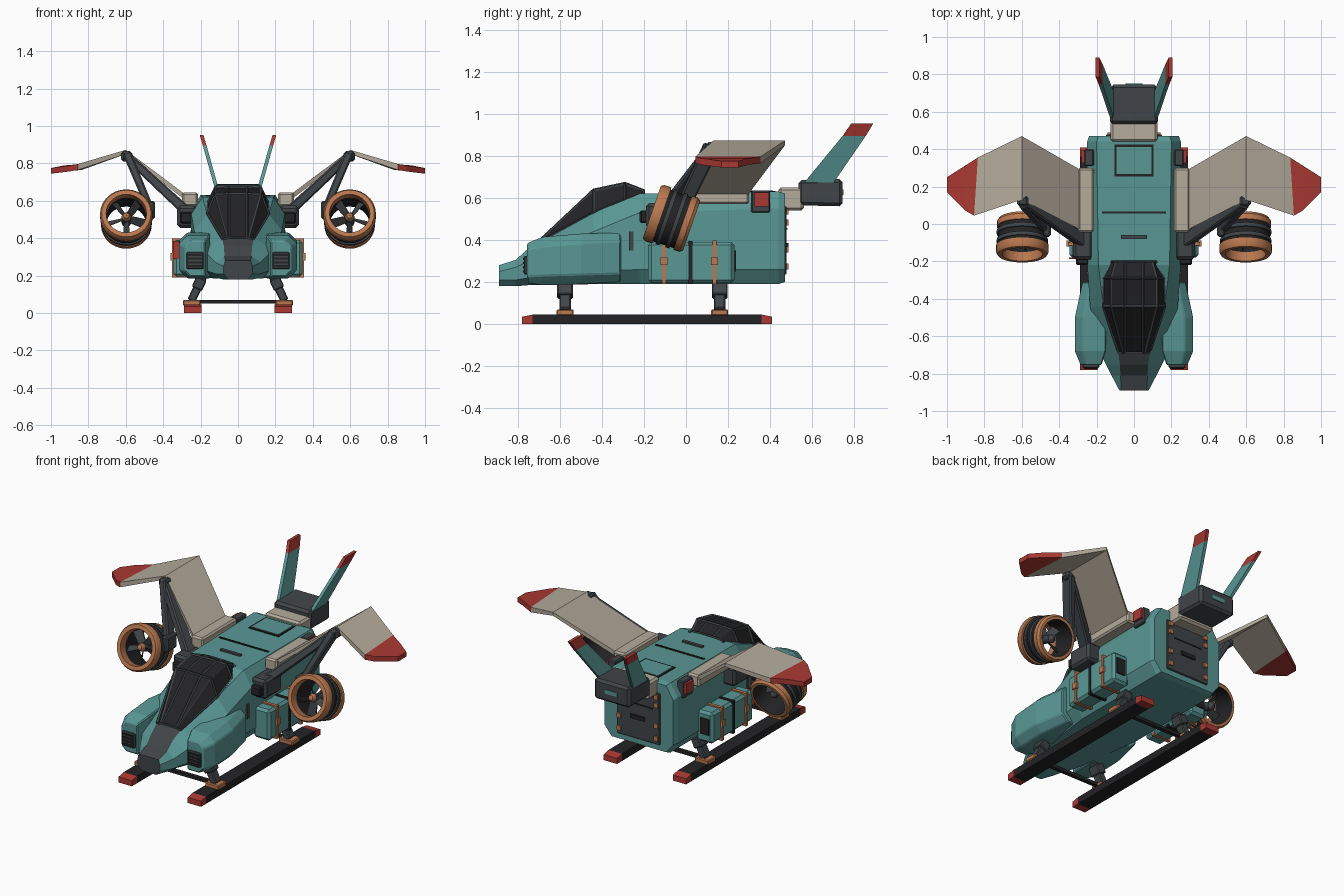
import bpy, bmesh
from math import cos, sin, pi, radians
from mathutils import Vector, Matrix

if "Cube" in bpy.data.objects:
    bpy.data.objects.remove(bpy.data.objects["Cube"])

# Materials
def material(name, rgb):
    m = bpy.data.materials.new(name)
    m.use_nodes = True
    m.diffuse_color = (*rgb, 1)
    m.node_tree.nodes["Principled BSDF"].inputs["Base Color"].default_value = (*rgb, 1)
    return m

TEAL, GREY, BLACK, CREAM, COPPER, RED = range(6)
MATS = [material("teal paint", (.10, .31, .30)), material("dark grey", (.052, .06, .066)),
        material("black", (.017, .017, .019)), material("cream panel", (.46, .41, .33)),
        material("copper", (.49, .19, .08)), material("red trim", (.40, .04, .032))]

# Helpers
def finish(name, bm, mirror=False, bevel=0.0, smooth=False):
    bmesh.ops.recalc_face_normals(bm, faces=bm.faces)
    me = bpy.data.meshes.new(name)
    bm.to_mesh(me)
    bm.free()
    for m in MATS:
        me.materials.append(m)
    ob = bpy.data.objects.new(name, me)
    bpy.context.collection.objects.link(ob)
    if smooth:
        bpy.ops.object.select_all(action="DESELECT")
        ob.select_set(True)
        bpy.context.view_layer.objects.active = ob
        bpy.ops.object.shade_smooth_by_angle(angle=radians(35))
    if bevel:
        b = ob.modifiers.new("bevel", "BEVEL")
        b.width, b.segments = bevel, 1
    if mirror:
        m = ob.modifiers.new("mirror", "MIRROR")
        m.use_mirror_merge = False
    return ob

def loft(name, rings, mat, caps=None, closed=False, wrap=True, **kw):
    """Skin rings of points; mat is an index or a rule of (ring, side)."""
    bm = bmesh.new()
    vs = [[bm.verts.new(p) for p in r] for r in rings]
    n, k = len(rings), len(rings[0])
    for i in range(n if closed else n - 1):
        for j in range(k if wrap else k - 1):
            a, b, j2 = vs[i], vs[(i + 1) % n], (j + 1) % k
            f = bm.faces.new((a[j], a[j2], b[j2], b[j]))
            f.material_index = mat(i, j) if callable(mat) else mat
    if caps:
        for ring, c in zip((vs[0], vs[-1]), caps):
            bm.faces.new(ring).material_index = c
    return finish(name, bm, **kw)

def box(name, lo, hi, mat, **kw):
    ring = lambda y: [(lo[0], y, lo[2]), (hi[0], y, lo[2]), (hi[0], y, hi[2]), (lo[0], y, hi[2])]
    return loft(name, [ring(lo[1]), ring(hi[1])], mat, (mat, mat), **kw)

def bar(name, a, b, w, h, mat, taper=1.0, **kw):
    """Rectangular beam between two points; w lies across, h lies upright."""
    a, b = Vector(a), Vector(b)
    d = (b - a).normalized()
    side = d.cross(Vector((0, 1, 0))).normalized()
    up = d.cross(side)
    ring = lambda p, s: [p + side * x * w * s / 2 + up * z * h * s / 2
                         for x, z in ((-1, -1), (1, -1), (1, 1), (-1, 1))]
    return loft(name, [ring(a, 1), ring(b, taper)], mat, (mat, mat), **kw)

# Fuselage: y, bottom half-width, bottom z, side half-width, lower z, upper z, roof half-width, roof z
sections = [(-.89, .05, .18, .078, .21, .25, .068, .28),
            (-.81, .08, .18, .12, .21, .27, .072, .305),
            (-.75, .10, .185, .15, .22, .30, .076, .36),
            (-.68, .13, .185, .185, .23, .34, .085, .40),
            (-.44, .17, .19, .235, .25, .44, .165, .53),
            (-.22, .20, .19, .25, .26, .53, .19, .62),
            (.44, .20, .19, .25, .26, .55, .20, .63),
            (.47, .19, .20, .24, .26, .54, .19, .62)]
rings = []
for y, bx, zb, wx, zl, zu, tx, zt in sections:
    half = [(bx, zb), (wx, zl), (wx, zu), (tx, zt)]
    rings.append([(x, y, z) for x, z in half] + [(-x, y, z) for x, z in reversed(half)])
loft("fuselage", rings, lambda i, j: GREY if j == 3 and i < 3 else TEAL, (GREY, TEAL))

# Canopy glass with its frame: y, sill half-width, sill z, roof half-width, roof z
rings = []
for y, sx, sz, tx, tz in [(-.69, .083, .395, .06, .40), (-.44, .165, .53, .125, .635),
                          (-.29, .16, .59, .125, .667), (-.20, .12, .62, .10, .632)]:
    half = [(sx, sz), (tx, tz), (.05, tz + .003)]
    rings.append([(x, y, z) for x, z in half] + [(-x, y, z) for x, z in reversed(half)])
loft("canopy_glass", rings, BLACK, wrap=False)
frame = loft("canopy_frame", rings, GREY, wrap=False)
wire = frame.modifiers.new("frame", "WIREFRAME")
wire.thickness, wire.use_boundary = .013, True

# Cheek pods with slatted intakes
rings = []
for y, x0, x1, z0, z1, c in [(-.755, .175, .285, .195, .385, .03), (-.68, .15, .316, .185, .415, .045),
                             (-.50, .15, .316, .19, .43, .045), (-.31, .15, .275, .20, .435, .04)]:
    rings.append([(x0, y, z0), (x1 - c, y, z0), (x1, y, z0 + c), (x1, y, z1 - c),
                  (x1 - c, y, z1), (x0, y, z1)])
loft("cheek_pod", rings, TEAL, (TEAL, TEAL), mirror=True, bevel=.006)
box("cheek_intake", (.185, -.77, .235), (.275, -.75, .325), GREY, mirror=True, bevel=.005)
for k in range(4):
    z = .245 + k * .02
    box("intake_slat", (.193, -.775, z), (.267, -.768, z + .011), BLACK, mirror=True)

# Roof details
box("hatch_frame", (-.105, .255, .624), (.105, .425, .633), BLACK)
box("hatch_panel", (-.093, .267, .626), (.093, .413, .635), TEAL)
box("roof_seam", (-.17, .055, .62), (.17, .066, .63), BLACK)
box("roof_handle", (-.07, -.08, .62), (.07, -.06, .632), GREY)
box("side_slot", (.243, -.27, .35), (.254, -.25, .44), GREY, mirror=True)
box("side_lamp_housing", (.215, .31, .53), (.265, .40, .635), GREY, mirror=True, bevel=.006)
box("side_lamp", (.262, .325, .56), (.28, .395, .625), RED, mirror=True)

# Rear door
box("rear_door", (-.15, .465, .235), (.15, .478, .56), GREY, bevel=.004)
box("door_handle", (-.05, .475, .36), (.05, .487, .385), BLACK)
box("door_seam", (-.10, .475, .45), (.10, .482, .458), BLACK)
for z in (.26, .34, .47, .52):
    box("door_clip", (.115, .475, z), (.142, .488, z + .028), COPPER, mirror=True)

# Cargo boxes with straps
box("cargo_box", (.23, -.18, .195), (.345, .23, .39), TEAL, mirror=True, bevel=.015)
box("cargo_vent", (.265, .225, .25), (.325, .238, .35), BLACK, mirror=True)
box("cargo_divider", (.23, .012, .19), (.35, .03, .396), BLACK, mirror=True)
for y in (-.105, .135):
    box("cargo_strap", (.23, y - .01, .19), (.352, y + .01, .398), COPPER, mirror=True)
    box("strap_buckle", (.345, y - .016, .28), (.36, y + .016, .32), COPPER, mirror=True)
box("cargo_marker", (-.348, -.188, .29), (-.30, -.179, .385), RED)

# Wings: front x, front y, rear x, rear y, height
stations = [(.27, -.04, .27, .28, .595), (.60, .13, .60, .47, .85), (.855, .045, .835, .355, .765),
            (.90, .07, .93, .295, .757), (1.0, .17, 1.0, .25, .745)]
rings = [[(fx, fy, z), (rx, ry, z), (rx, ry, z + t), (fx, fy, z + t)]
         for (fx, fy, rx, ry, z), t in zip(stations, (.03, .022, .032, .032, .03))]
loft("wing", rings, lambda i, j: RED if i > 1 else CREAM, (CREAM, RED), mirror=True)
box("wing_root", (.215, -.045, .57), (.30, .30, .645), CREAM, mirror=True, bevel=.01)

# Engine arms
box("arm_mount", (.22, -.19, .455), (.325, -.02, .575), GREY, mirror=True, bevel=.015)
box("mount_cap", (.24, -.22, .48), (.31, -.18, .54), BLACK, mirror=True, bevel=.008)
bar("wing_arm", (.27, -.09, .54), (.60, .13, .845), .055, .075, GREY, .75, mirror=True, bevel=.008)
bar("engine_arm", (.59, .12, .845), (.475, -.01, .57), .045, .075, GREY, .9, mirror=True, bevel=.008)
box("arm_joint", (.565, .095, .81), (.625, .15, .865), GREY, mirror=True, bevel=.012)
box("engine_bracket", (.445, -.07, .50), (.485, .03, .60), GREY, mirror=True, bevel=.01)

# Ducted fans, built along a forward axis tilted upward
axis = Vector((0, -.945, .327)).normalized()
across = Vector((1, 0, 0))
upright = axis.cross(across) * -1
centre = Vector((.597, -.068, .50))
def polar(t, r, a):
    return centre + axis * t + (across * cos(a) + upright * sin(a)) * r
SIDES = 28
def lathe(name, profile, mats):
    rings = [[polar(t, r, 2 * pi * i / SIDES) for t, r in profile] for i in range(SIDES)]
    return loft(name, rings, lambda i, j: mats[j], closed=True, mirror=True, smooth=True)
lathe("fan_duct", [(.05, .106), (.10, .108), (.10, .132), (.085, .141), (.05, .141), (.05, .130),
                   (-.055, .128), (-.055, .136), (-.085, .136), (-.10, .125), (-.10, .108)],
      [COPPER] * 5 + [BLACK] + [COPPER] * 4 + [BLACK])
for t in (.025, -.025):
    lathe("duct_band", [(t - .01, .12), (t - .01, .137), (t + .01, .137), (t + .01, .12)], [GREY] * 4)
lathe("fan_hub", [(.07, .001), (.065, .015), (.045, .025), (-.05, .025), (-.07, .001)],
      [COPPER, COPPER, GREY, GREY, GREY])
for k in range(5):
    a = 2 * pi * k / 5 + pi / 2
    tangent = upright * cos(a) - across * sin(a)
    rings = []
    for r, w in ((.02, .012), (.112, .02)):
        p, c = polar(.02, r, a), tangent * w + axis * .02
        thick = axis * .004
        rings.append([p - c - thick, p + c - thick, p + c + thick, p - c + thick])
    loft("fan_blade", rings, GREY, (GREY, GREY), mirror=True)

# Tail boom, block and canted fins
box("tail_boom", (-.125, .44, .54), (.125, .56, .65), CREAM, bevel=.012)
ring = lambda y, x, z0, z1: [(-x, y, z0), (x, y, z0), (x, y, z1), (-x, y, z1)]
loft("tail_block", [ring(.535, .13, .565, .685), ring(.745, .125, .56, .69)], GREY, (GREY, GREY), bevel=.015)
box("tail_light", (-.045, .742, .615), (.045, .75, .64), TEAL)
rings = []
for x, y0, y1, z in ((.115, .56, .70, .67), (.178, .745, .855, .895), (.195, .785, .89, .953)):
    rings.append([(x - .01, y0, z), (x + .01, y0, z), (x + .01, y1, z), (x - .01, y1, z)])
loft("tail_fin", rings, lambda i, j: RED if i else TEAL, (TEAL, RED), mirror=True)

# Landing skids, red at both ends
ends = [(-.78, .035, 0), (-.73, .045, 0), (.36, .045, 0), (.41, .035, 0)]
rings = [[(.195, y, z), (.288, y, z), (.288, y, t), (.195, y, t)] for y, t, z in ends]
loft("skid", rings, lambda i, j: BLACK if i == 1 else RED, (RED, RED), mirror=True)
for y in (-.575, .16):
    box("skid_pad", (.20, y - .04, .04), (.295, y + .04, .07), COPPER, mirror=True, bevel=.005)
    box("cross_bar", (-.21, y - .012, .05), (.21, y + .012, .07), BLACK)
    bar("skid_leg", (.185, y, .20), (.25, y, .065), .045, .055, GREY, mirror=True, bevel=.006)
    bar("leg_collar", (.195, y, .185), (.22, y, .13), .06, .075, GREY, mirror=True, bevel=.006)
